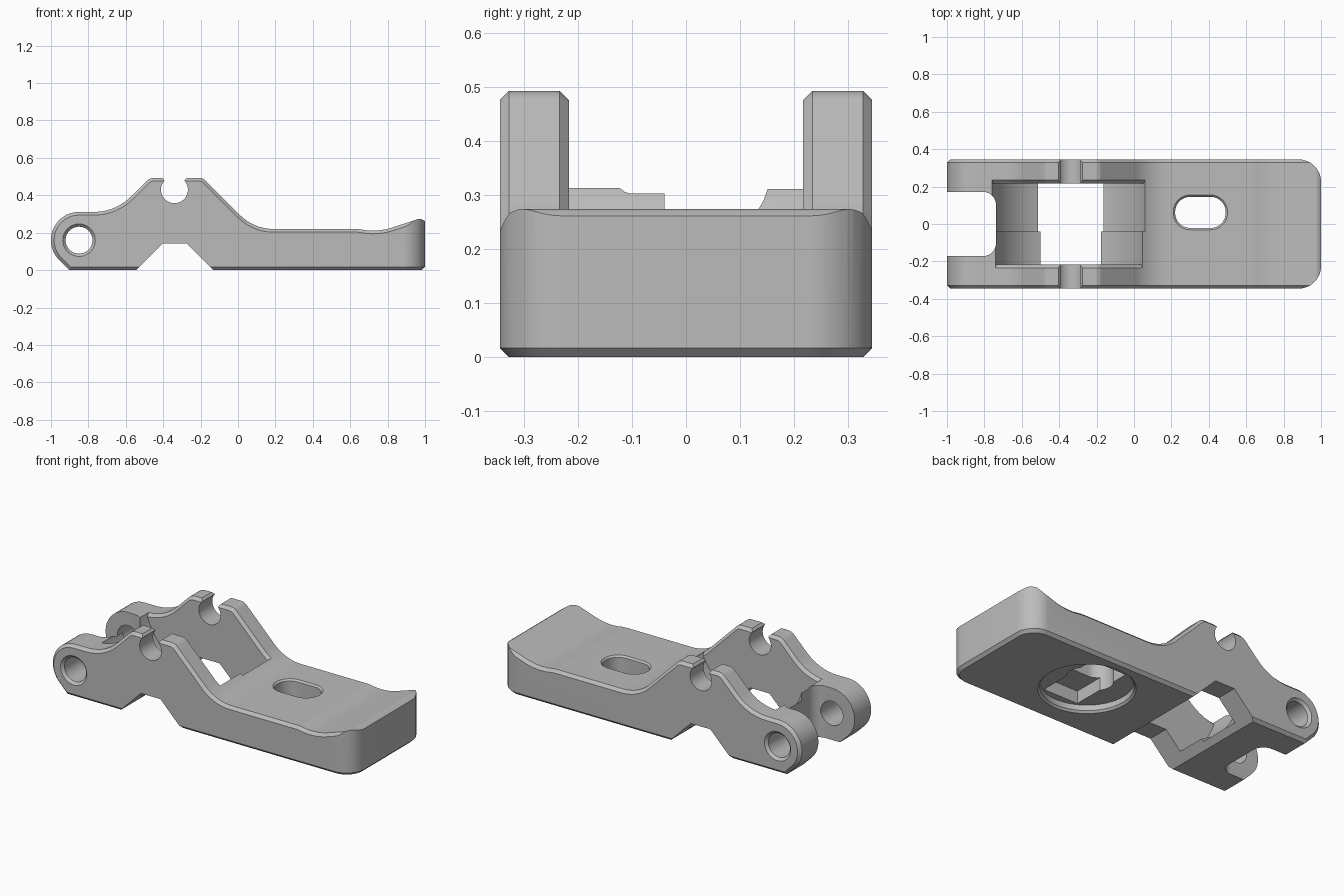
import bpy, bmesh, math
from mathutils import Vector

default = bpy.data.objects.get("Cube")
if default:
    bpy.data.objects.remove(default, do_unlink=True)

grey = bpy.data.materials.new("plain grey")
grey.use_nodes = True
grey.diffuse_color = (0.5, 0.5, 0.5, 1)
grey.node_tree.nodes["Principled BSDF"].inputs["Base Color"].default_value = (0.5, 0.5, 0.5, 1)

CHAMFER = 0.017
HALF = 0.345


def rounded(corners, steps=10):
    """Outline from (u, v, radius) corners, with an arc at each rounded one."""
    out = []
    for i, (u, v, r) in enumerate(corners):
        p = Vector((u, v))
        if r == 0:
            out.append(p)
            continue
        a = (Vector(corners[i - 1][:2]) - p).normalized()
        b = (Vector(corners[(i + 1) % len(corners)][:2]) - p).normalized()
        half = a.angle(b) / 2
        centre = p + (a + b).normalized() * (r / math.sin(half))
        start = p + a * (r / math.tan(half)) - centre
        end = p + b * (r / math.tan(half)) - centre
        turn = math.atan2(start.x * end.y - start.y * end.x, start.dot(end))
        for k in range(steps + 1):
            t = turn * k / steps
            c, s = math.cos(t), math.sin(t)
            out.append(centre + Vector((start.x * c - start.y * s, start.x * s + start.y * c)))
    return out


def circle(u, v, r, sides=64):
    angles = [2 * math.pi * k / sides for k in range(sides)]
    return [Vector((u + r * math.cos(t), v + r * math.sin(t))) for t in angles]


def rect(u0, v0, u1, v1):
    return [Vector(p) for p in ((u0, v0), (u1, v0), (u1, v1), (u0, v1))]


def inset(pts, d):
    """Move an outline inwards by d, with mitred corners."""
    area = sum(pts[i - 1].cross(p) for i, p in enumerate(pts))
    sign = 1 if area > 0 else -1
    out = []
    for i, p in enumerate(pts):
        a = (p - pts[i - 1]).normalized()
        b = (pts[(i + 1) % len(pts)] - p).normalized()
        n1, n2 = Vector((-a.y, a.x)) * sign, Vector((-b.y, b.x)) * sign
        out.append(p + (n1 + n2) * (d / (1 + n1.dot(n2))))
    return out


def prism(name, pts, axis, rings):
    """Loft an outline along y or z; each ring is (inset, position)."""
    bm = bmesh.new()
    loops = []
    for d, w in rings:
        ring = inset(pts, d) if d else pts
        loops.append([bm.verts.new((p.x, w, p.y) if axis == "y" else (p.x, p.y, w)) for p in ring])
    n = len(pts)
    for low, high in zip(loops, loops[1:]):
        for i in range(n):
            j = (i + 1) % n
            bm.faces.new((low[i], low[j], high[j], high[i]))
    bm.faces.new(loops[0])
    bm.faces.new(loops[-1])
    bmesh.ops.recalc_face_normals(bm, faces=bm.faces)
    mesh = bpy.data.meshes.new(name)
    bm.to_mesh(mesh)
    bm.free()
    mesh.materials.append(grey)
    obj = bpy.data.objects.new(name, mesh)
    bpy.context.collection.objects.link(obj)
    return obj


def carve(obj, cutter, operation="DIFFERENCE"):
    mod = obj.modifiers.new("carve", "BOOLEAN")
    mod.operation, mod.solver, mod.object = operation, "EXACT", cutter
    graph = bpy.context.evaluated_depsgraph_get()
    mesh = bpy.data.meshes.new_from_object(obj.evaluated_get(graph))
    obj.modifiers.clear()
    obj.data = mesh


# Side profile shared by the body and both arms
profile = rounded([
    (-0.902, 0, 0), (-1, 0.098, 0.149), (-1, 0.311, 0.149), (-0.655, 0.311, 0.28),
    (-0.472, 0.493, 0.06), (-0.188, 0.493, 0.05), (0.085, 0.22, 0.25),
    (0.64, 0.22, 0.2), (0.75, 0.203, 0.33), (0.975, 0.277, 0.03),
    (1.05, 0.23, 0), (1.05, 0, 0)])

# Main parts
body = prism("body", profile, "y", [(0, -0.235), (0, 0.235)])
arms = []
for name, side in (("front_arm", -1), ("back_arm", 1)):
    inner, outer = side * 0.217, side * HALF
    arms.append(prism(name, profile, "y", [
        (CHAMFER, inner), (0, inner + side * CHAMFER),
        (0, outer - side * CHAMFER), (CHAMFER, outer)]))
parts = [body] + arms

# Rounded plan outline of the slab end with its bottom chamfer
edge = HALF + 0.0005
plan = prism("plan_outline", rounded([
    (-1.2, -edge, 0), (1, -edge, 0.12), (1, edge, 0.12), (-1.2, edge, 0)]),
    "z", [(CHAMFER, 0), (0, CHAMFER), (0, 0.8)])

# Cutters through every part
shared = [
    prism("belly_notch", [Vector(p) for p in (
        (-0.6, -0.055), (-0.403, 0.142), (-0.274, 0.142), (-0.077, -0.055))],
        "y", [(0, -0.5), (0, 0.5)]),
    prism("pin_hole", circle(-0.85, 0.16, 0.072), "y",
          [(-0.025, -0.355), (0, -0.33), (0, 0.33), (-0.025, 0.355)]),
    prism("underside_recess", circle(0.35, 0.03, 0.25), "z",
          [(-0.02, -0.01), (0, 0.012), (0, 0.045)]),
]

# Cutters for the body: roller pocket in two radii, fork slot, strap hole
roller = (-0.34, 0.43)
cy, hw = 0.062, 0.083
body_cutters = [
    prism("pocket_wide", circle(*roller, 0.435, 96), "y", [(0, -0.04), (0, 0.25)]),
    prism("pocket_narrow", circle(*roller, 0.418, 96), "y", [(0, -0.25), (0, -0.039)]),
    prism("fork_slot", rounded([
        (-1.2, -0.172, 0), (-0.738, -0.172, 0.07), (-0.738, 0.172, 0.07), (-1.2, 0.172, 0)]),
        "z", [(0, -0.1), (0, 0.7)]),
    prism("strap_hole", rounded([
        (0.22, cy - hw, 0.08), (0.49, cy - hw, 0.08),
        (0.49, cy + hw, 0.08), (0.22, cy + hw, 0.08)]),
        "z", [(0, -0.1), (0, 0.21), (-0.02, 0.23)]),
    prism("underside_channel", rect(0.24, -0.18, 0.47, 0.225), "z", [(0, 0.02), (0, 0.12)]),
]

# Cutters for the arms: open snap seat for the roller shaft
seat = prism("shaft_seat", circle(*roller, 0.072), "y", [(0, -0.5), (0, 0.5)])
mouth = prism("seat_mouth", [Vector((roller[0] + u, v)) for u, v in (
    (-0.05, 0.42), (0.05, 0.42), (0.05, 0.475), (0.075, 0.505),
    (-0.075, 0.505), (-0.05, 0.475))], "y", [(0, -0.5), (0, 0.5)])

for part in parts:
    carve(part, plan, "INTERSECT")
    for cutter in shared:
        carve(part, cutter)
for cutter in body_cutters:
    carve(body, cutter)
for arm in arms:
    carve(arm, seat)
    carve(arm, mouth)

# Remove the cutters and smooth the curved faces
for cutter in shared + body_cutters + [plan, seat, mouth]:
    bpy.data.objects.remove(cutter, do_unlink=True)
for part in parts:
    for face in part.data.polygons:
        face.use_smooth = True
    part.data.set_sharp_from_angle(angle=math.radians(28))
